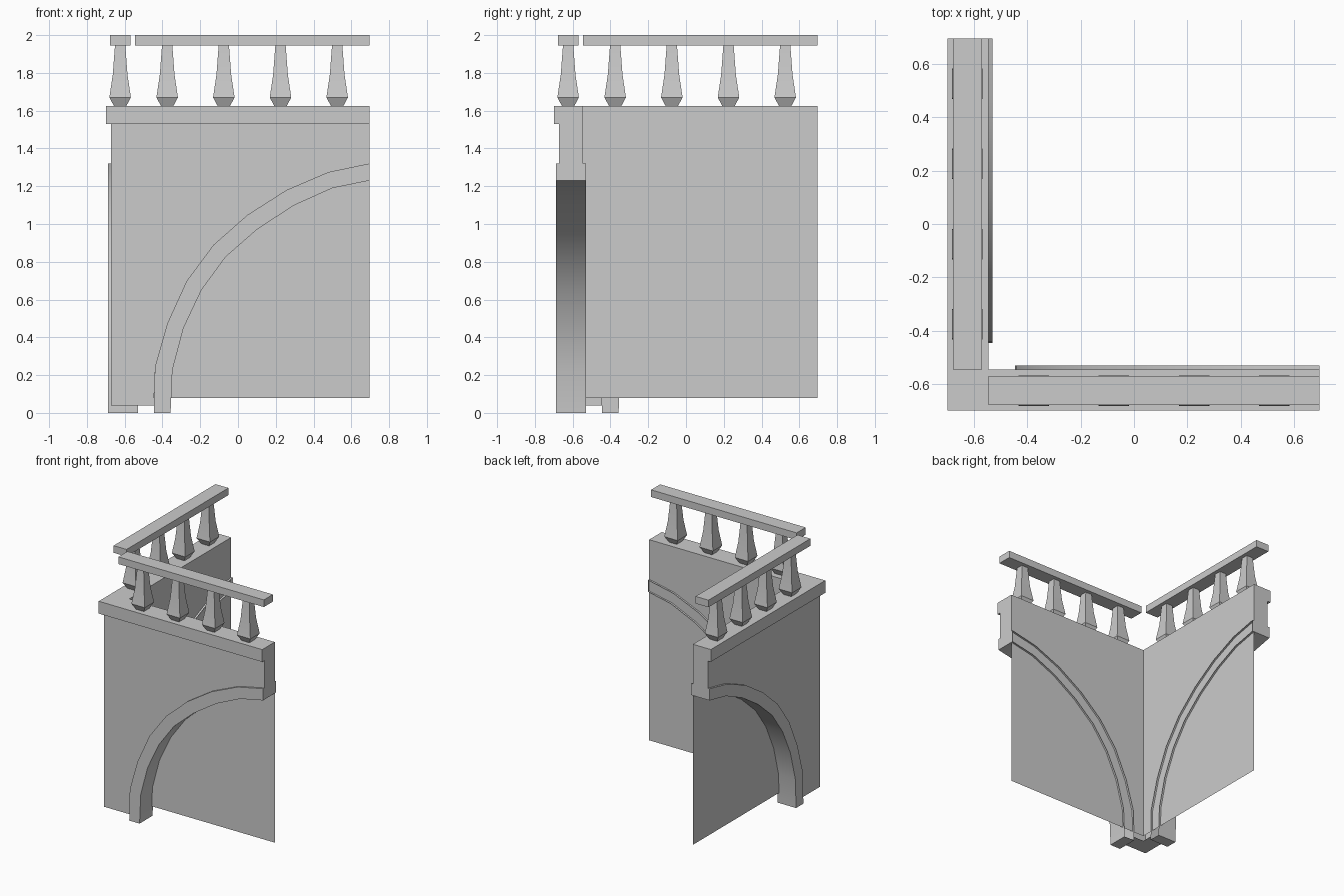
import bpy, bmesh, math

if "Cube" in bpy.data.objects:
    bpy.data.objects.remove(bpy.data.objects["Cube"], do_unlink=True)

stone = bpy.data.materials.new("light_grey_stone")
stone.use_nodes = True
stone.diffuse_color = (0.6, 0.6, 0.6, 1)
stone.node_tree.nodes["Principled BSDF"].inputs["Base Color"].default_value = (0.6, 0.6, 0.6, 1)

END = 0.695      # open end of each wing
INNER = -0.545   # inner wall plane
OUTER = -0.672   # outer wall plane

# arch curves as (along, height)
EXTRADOS = [(-0.445, 0), (-0.44, 0.243), (-0.373, 0.476), (-0.272, 0.698), (-0.13, 0.889),
            (0.05, 1.048), (0.257, 1.18), (0.479, 1.275), (END, 1.32)]
INTRADOS = [(-0.357, 0), (-0.347, 0.228), (-0.288, 0.45), (-0.193, 0.651), (-0.066, 0.825),
            (0.103, 0.973), (0.299, 1.10), (0.5, 1.19), (END, 1.23)]


def finish(bm, name, side, smooth=False):
    """Store the mesh; the side wing swaps x and y."""
    if side:
        for v in bm.verts:
            v.co.x, v.co.y = v.co.y, v.co.x
        bmesh.ops.reverse_faces(bm, faces=bm.faces[:])
    me = bpy.data.meshes.new(name)
    bm.to_mesh(me)
    bm.free()
    ob = bpy.data.objects.new(name, me)
    bpy.context.collection.objects.link(ob)
    me.materials.append(stone)
    if smooth:
        bpy.ops.object.select_all(action='DESELECT')
        ob.select_set(True)
        bpy.context.view_layer.objects.active = ob
        bpy.ops.object.shade_smooth_by_angle(angle=math.radians(35))


def quad(bm, pts):
    bm.faces.new([bm.verts.new(p) for p in pts])


def depth_strip(bm, path, y0, y1):
    """Sweep an (along, height) path through the wall depth."""
    for (xa, za), (xb, zb) in zip(path, path[1:]):
        quad(bm, [(xa, y0, za), (xa, y1, za), (xb, y1, zb), (xb, y0, zb)])


def band(bm, low, high, y):
    """Outward face between two (along, height) paths."""
    for a, b, c, d in zip(low, low[1:], high[1:], high):
        quad(bm, [(p[0], y, p[1]) for p in (a, b, c, d)])


def box(name, side, x0, x1, y0, y1, z0, z1):
    bm = bmesh.new()
    bmesh.ops.create_cube(bm, size=1)
    for v in bm.verts:
        v.co = (x1 if v.co.x > 0 else x0, y1 if v.co.y > 0 else y0, z1 if v.co.z > 0 else z0)
    finish(bm, name, side)


def baluster(name, side, x, y):
    """Square post swelling into a bulb near its foot."""
    bm = bmesh.new()
    profile = [(0.03, 1.62), (0.057, 1.67), (0.039, 1.79), (0.027, 1.95)]
    rings = [[bm.verts.new((x + r * sx, y + r * sy, z))
              for sx, sy in ((-1, -1), (1, -1), (1, 1), (-1, 1))] for r, z in profile]
    for low, high in zip(rings, rings[1:]):
        for i in range(4):
            j = (i + 1) % 4
            bm.faces.new((low[i], low[j], high[j], high[i]))
    finish(bm, name, side, True)


for side, wing in enumerate(("front", "side")):
    # outer wall face above the arch, with pier foot and end face
    bm = bmesh.new()
    base = [(x, max(z, 0.04)) for x, z in EXTRADOS]
    band(bm, base, [(x, 1.53) for x, z in base], OUTER)
    quad(bm, [(OUTER, OUTER, 0.04), (base[0][0], OUTER, 0.04),
              (base[0][0], OUTER, 1.53), (OUTER, OUTER, 1.53)])
    depth_strip(bm, [(OUTER, 0.04), base[0]], OUTER, INNER)
    depth_strip(bm, [(END, 1.32), (END, 1.53)], OUTER, INNER)
    finish(bm, wing + "_outer_wall", side)

    # thin inner wall sheet closing the archway
    bm = bmesh.new()
    quad(bm, [(END, INNER, 0.08), (INNER, INNER, 0.08), (INNER, INNER, 1.54), (END, INNER, 1.54)])
    finish(bm, wing + "_inner_wall", side)

    # raised arch ring, open at the back
    bm = bmesh.new()
    y0, y1 = -0.688, -0.53
    band(bm, INTRADOS, EXTRADOS, y0)
    depth_strip(bm, INTRADOS, y0, y1)
    depth_strip(bm, EXTRADOS[::-1], y0, y1)
    depth_strip(bm, [EXTRADOS[0], INTRADOS[0]], y0, y1)
    depth_strip(bm, [INTRADOS[-1], EXTRADOS[-1]], y0, y1)
    bmesh.ops.remove_doubles(bm, verts=bm.verts[:], dist=0.0001)
    bmesh.ops.recalc_face_normals(bm, faces=bm.faces[:])
    finish(bm, wing + "_arch", side, True)

    # cornice, handrail and balusters
    box(wing + "_cornice", side, INNER if side else -0.698, END, -0.698, INNER, 1.53, 1.625)
    box(wing + "_handrail", side, INNER, END, -0.678, -0.568, 1.945, 2.0)
    for i in range(4):
        baluster(f"{wing}_baluster_{i + 1}", side, -0.375 + 0.3 * i, -0.624)
